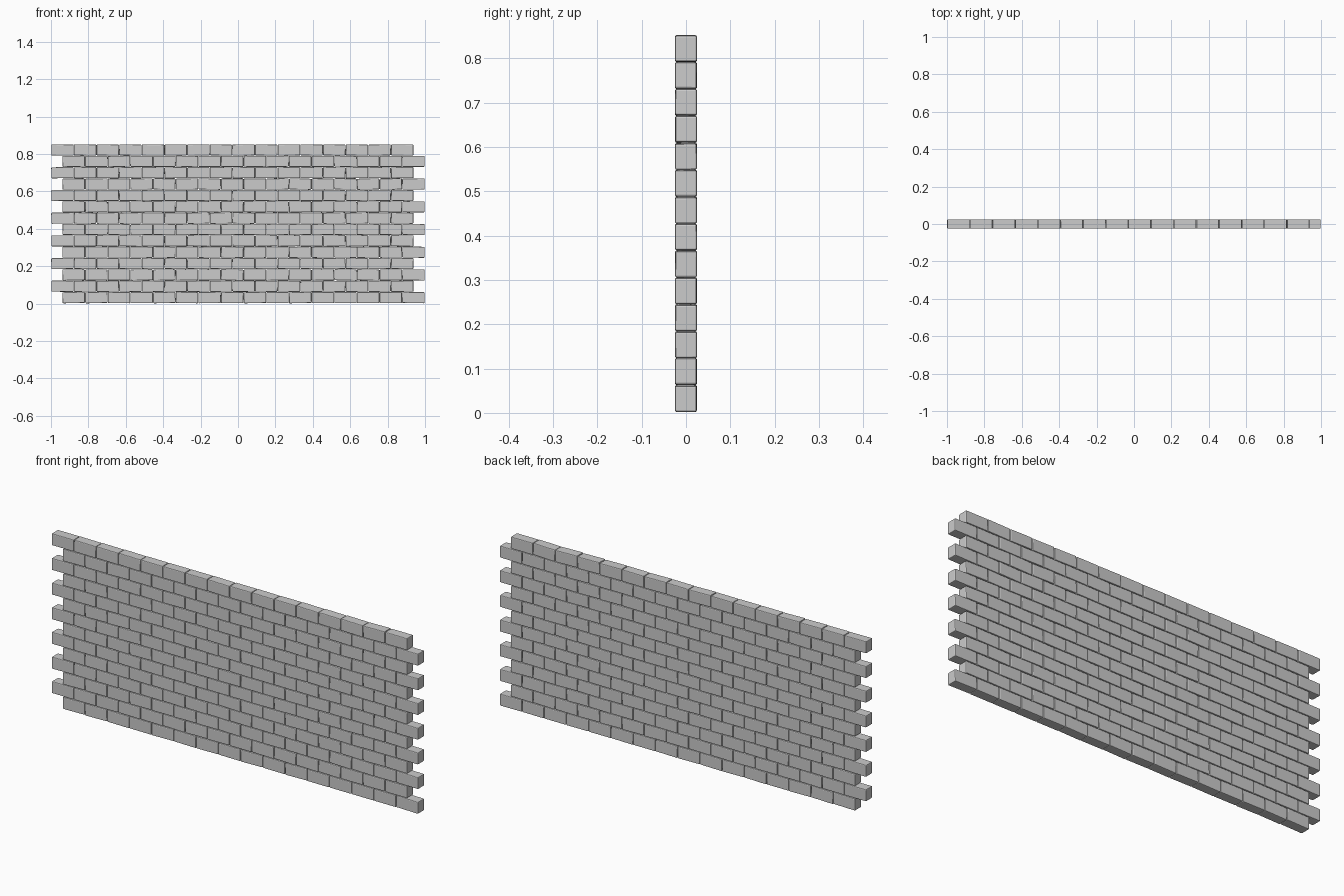
import bpy, bmesh, random
from math import radians
from mathutils import Matrix, Vector, Euler

if "Cube" in bpy.data.objects:
    bpy.data.objects.remove(bpy.data.objects["Cube"])

random.seed(4)
COURSES, BRICKS = 14, 16
PITCH_X, PITCH_Z = 0.1211, 0.0607
SIZE = Vector((0.1195, 0.049, 0.0588))


def add_brick(bm, centre):
    # each brick is laid very slightly out of true
    tilt = Euler((radians(random.uniform(-0.3, 0.3)),
                  radians(random.uniform(-1.3, 1.3)),
                  radians(random.uniform(-0.4, 0.4))))
    matrix = Matrix.LocRotScale(centre, tilt, SIZE)
    bmesh.ops.create_cube(bm, size=1, matrix=matrix)


def add_course(row):
    bm = bmesh.new()
    # alternate courses shift by half a brick (running bond)
    start = -0.939 if row % 2 == 0 else -0.999
    for i in range(BRICKS):
        x = start + PITCH_X * (i + 0.5)
        add_brick(bm, Vector((x, 0, 0.0325 + PITCH_Z * row)))
    mesh = bpy.data.meshes.new(f"brick_course_{row + 1:02d}")
    bm.to_mesh(mesh)
    bm.free()
    obj = bpy.data.objects.new(mesh.name, mesh)
    bpy.context.collection.objects.link(obj)
    # worn brick edges
    bevel = obj.modifiers.new("worn_edges", 'BEVEL')
    bevel.width = 0.004
    bevel.segments = 2


# wall
for row in range(COURSES):
    add_course(row)
